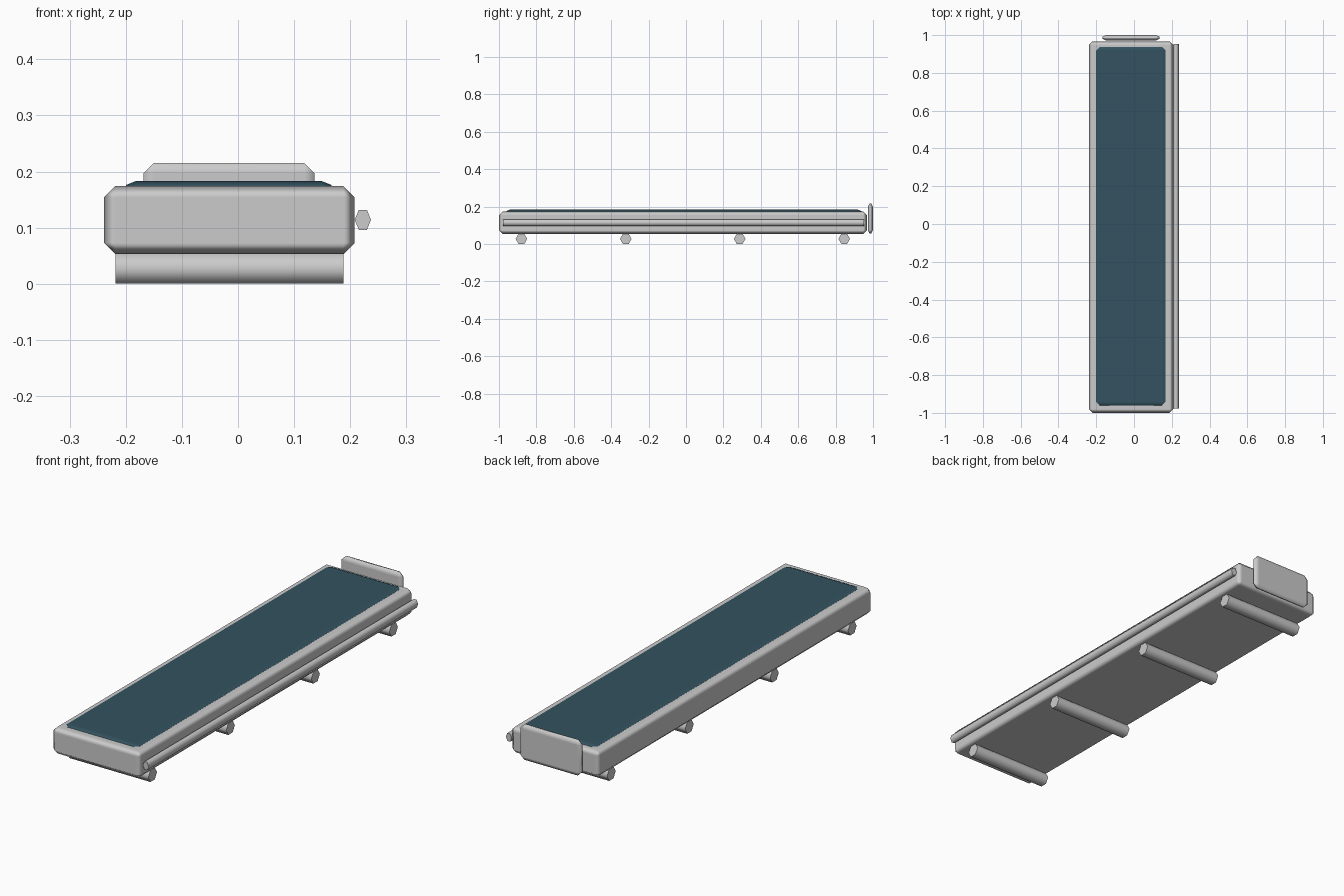
import bpy, bmesh, math
from mathutils import Matrix

if "Cube" in bpy.data.objects:
    bpy.data.objects.remove(bpy.data.objects["Cube"])


def material(name, rgb):
    m = bpy.data.materials.new(name)
    m.diffuse_color = (*rgb, 1)
    m.use_nodes = True
    m.node_tree.nodes["Principled BSDF"].inputs["Base Color"].default_value = m.diffuse_color
    return m


metal = material("light grey metal", (0.60, 0.60, 0.60))
belt_blue = material("dark teal belt", (0.033, 0.085, 0.115))


def finish(name, bm, mat):
    bmesh.ops.recalc_face_normals(bm, faces=bm.faces)
    for f in bm.faces:
        f.smooth = True
    mesh = bpy.data.meshes.new(name)
    bm.to_mesh(mesh)
    bm.free()
    mesh.materials.append(mat)
    ob = bpy.data.objects.new(name, mesh)
    bpy.context.collection.objects.link(ob)
    return ob


def chamfer_box(name, lo, hi, bevel, mat, squash=(1, 1, 1)):
    """Box with single-segment chamfers; squash thins the chamfer along an axis."""
    size = [(h - l) / s for l, h, s in zip(lo, hi, squash)]
    mid = [(l + h) / 2 for l, h in zip(lo, hi)]
    bm = bmesh.new()
    bmesh.ops.create_cube(bm, size=1)
    bmesh.ops.scale(bm, vec=size, verts=bm.verts)
    bmesh.ops.bevel(bm, geom=bm.edges[:], offset=bevel, segments=1,
                    profile=0.5, affect='EDGES')
    bmesh.ops.scale(bm, vec=squash, verts=bm.verts)
    bmesh.ops.translate(bm, vec=mid, verts=bm.verts)
    ob = finish(name, bm, mat)
    wn = ob.modifiers.new("weighted normals", 'WEIGHTED_NORMAL')
    wn.weight = 100
    return ob


def hex_bar(name, axis, center, length, ra, rz, mat):
    """Six-sided bar along x or y, corners pointing sideways."""
    bm = bmesh.new()
    rings = []
    for s in (-0.5, 0.5):
        ring = []
        for i in range(6):
            a = i * math.pi / 3
            p, z = ra * math.cos(a), rz * math.sin(a)
            co = (s * length, p, z) if axis == 'x' else (p, s * length, z)
            ring.append(bm.verts.new(co))
        rings.append(ring)
        bm.faces.new(ring)
    for i in range(6):
        j = (i + 1) % 6
        bm.faces.new((rings[0][i], rings[0][j], rings[1][j], rings[1][i]))
    bmesh.ops.translate(bm, vec=center, verts=bm.verts)
    # keep the end caps crisp
    for e in bm.edges:
        if any(len(f.verts) == 6 for f in e.link_faces):
            e.smooth = False
    return finish(name, bm, mat)


# main bed
chamfer_box("bed_frame", (-0.239, -1.0, 0.053), (0.208, 0.967, 0.174), 0.02, metal)

# belt surface on top
chamfer_box("belt", (-0.2, -0.96, 0.163), (0.167, 0.937, 0.183), 0.018, belt_blue,
            squash=(1, 1, 0.4))

# upright plate at the back end
chamfer_box("end_plate", (-0.168, 0.972, 0.056), (0.136, 1.0, 0.215), 0.018, metal,
            squash=(1, 0.5, 1))

# side rail
hex_bar("side_rail", 'y', (0.2225, -0.013, 0.114), 1.93, 0.0145, 0.0205, metal)

# rollers underneath
for n, y in enumerate((-0.88, -0.322, 0.287, 0.846)):
    hex_bar(f"roller_{n + 1}", 'x', (-0.015, y, 0.027), 0.406, 0.031, 0.031, metal)
